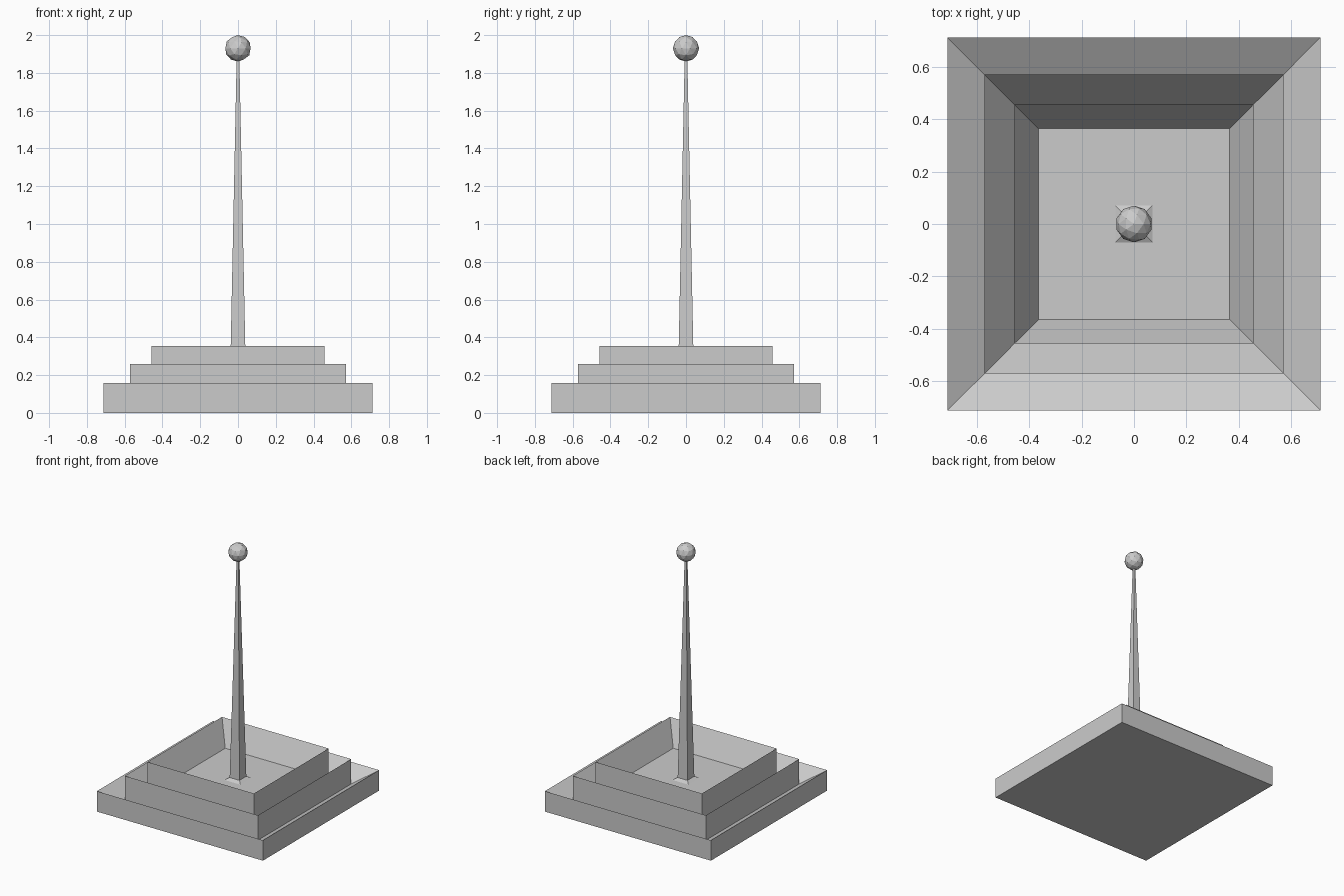
import bpy, bmesh

if "Cube" in bpy.data.objects:
    bpy.data.objects.remove(bpy.data.objects["Cube"])


def square_loft(name, rings):
    """Stack square rings given as (half width, height) and cap both ends."""
    bm = bmesh.new()
    loops = [[bm.verts.new((sx * h, sy * h, z))
              for sx, sy in ((-1, -1), (1, -1), (1, 1), (-1, 1))]
             for h, z in rings]
    for a, b in zip(loops, loops[1:]):
        for i in range(4):
            j = (i + 1) % 4
            bm.faces.new((a[i], a[j], b[j], b[i]))
    bm.faces.new(loops[0][::-1])
    bm.faces.new(loops[-1])
    mesh = bpy.data.meshes.new(name)
    bm.to_mesh(mesh)
    bm.free()
    obj = bpy.data.objects.new(name, mesh)
    bpy.context.collection.objects.link(obj)
    return obj


# Stepped base: each tier's rim dips inward to a valley, ending in a sunken floor
square_loft("stepped_base", [
    (0.712, 0.0), (0.712, 0.158),
    (0.571, 0.067), (0.571, 0.26),
    (0.457, 0.11), (0.457, 0.355),
    (0.365, 0.172),
])

# Tapered square mast with a small flared foot on the sunken floor
square_loft("mast", [(0.07, 0.172), (0.042, 0.187), (0.007, 1.88)])

# Faceted ball finial
bpy.ops.mesh.primitive_ico_sphere_add(subdivisions=2, radius=0.07,
                                      location=(0, 0, 1.93))
bpy.context.object.name = "ball_finial"
